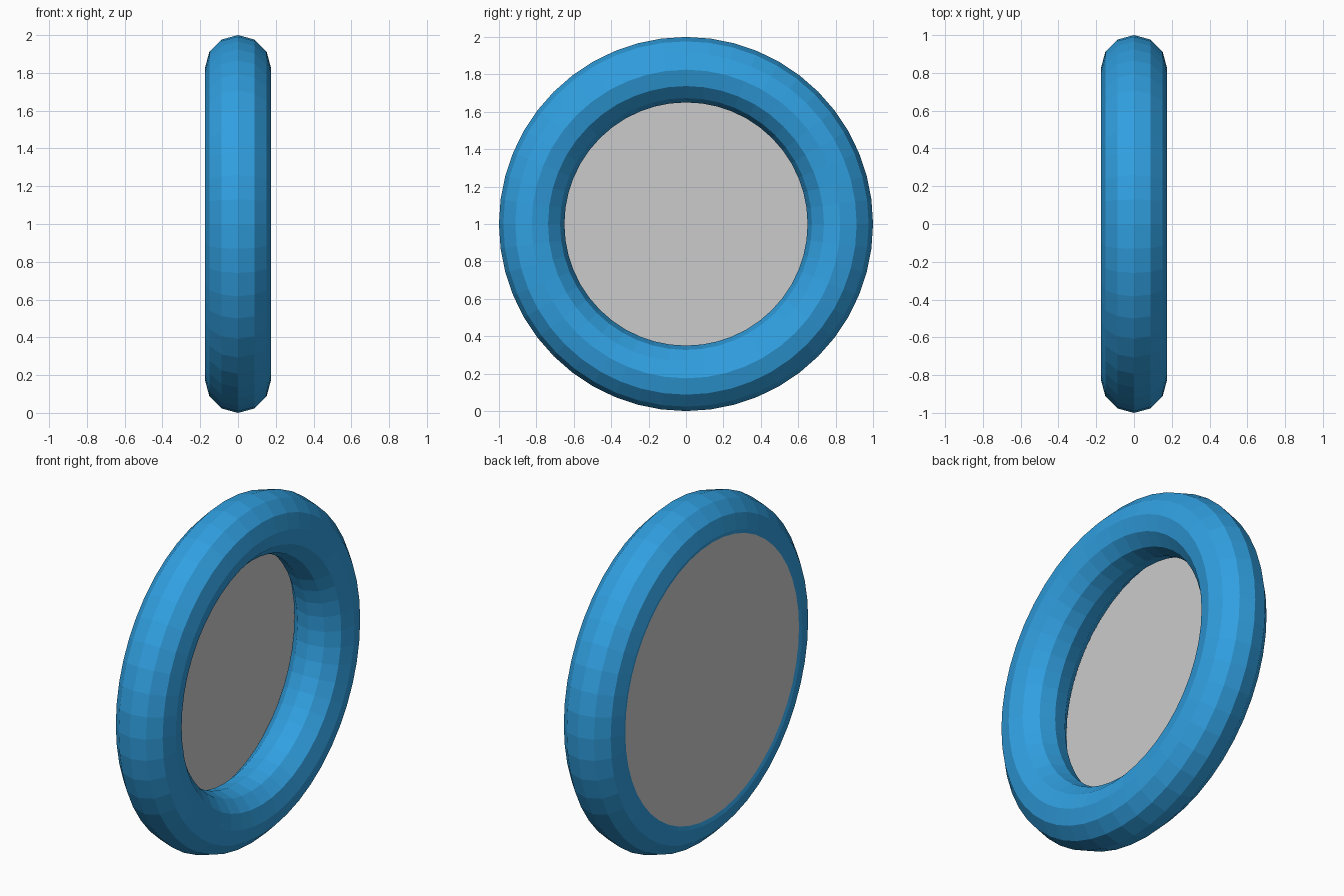
import bpy
from math import pi

if "Cube" in bpy.data.objects:
    bpy.data.objects.remove(bpy.data.objects["Cube"])

# Ring: low-poly torus standing upright, axis along x
bpy.ops.mesh.primitive_torus_add(
    major_radius=0.825, minor_radius=0.175,
    major_segments=48, minor_segments=12,
    location=(0, 0, 1), rotation=(0, pi / 2, 0))
ring = bpy.context.object
ring.name = "ring"
blue = bpy.data.materials.new("blue")
blue.diffuse_color = (0.03, 0.35, 0.75, 1)
blue.use_nodes = True
blue.node_tree.nodes["Principled BSDF"].inputs["Base Color"].default_value = blue.diffuse_color
ring.data.materials.append(blue)

# Back panel: flat disc closing the hole near the -x rim
bpy.ops.mesh.primitive_circle_add(
    vertices=48, radius=0.803, fill_type='NGON',
    location=(-0.169, 0, 1), rotation=(0, -pi / 2, 0))
bpy.context.object.name = "back_panel"
